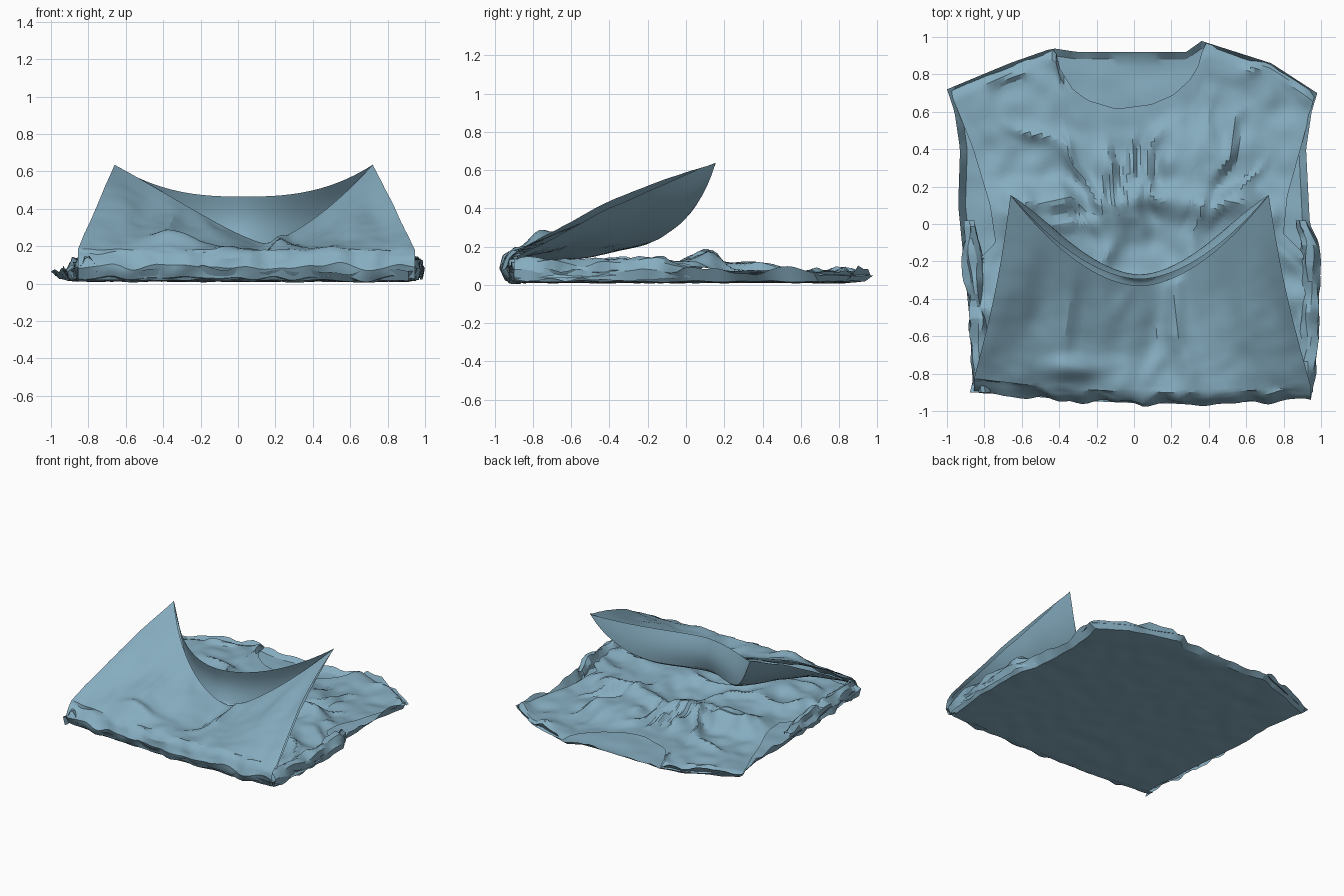
import bpy
import math
from mathutils import Vector, noise

if "Cube" in bpy.data.objects:
    bpy.data.objects.remove(bpy.data.objects["Cube"])


def interp(pts, t):
    """Piecewise-linear lookup in sorted (key, value) pairs."""
    if t <= pts[0][0]:
        return pts[0][1]
    for (a, va), (b, vb) in zip(pts, pts[1:]):
        if t <= b:
            return va + (vb - va) * (t - a) / (b - a)
    return pts[-1][1]


def wr(x, y, f, seed=0.0):
    return noise.noise(Vector((x * f, y * f, seed)))


def gauss(d, w):
    return math.exp(-(d / w) ** 2)


def crease(x, y, f, seed=0.0):
    return gauss(wr(x, y, f, seed), .16)


def clamp(t):
    return min(1, max(0, t))


cloth = bpy.data.materials.new("cloth")
cloth.diffuse_color = (0.24, 0.42, 0.53, 1)
cloth.use_nodes = True
cloth.node_tree.nodes["Principled BSDF"].inputs["Base Color"].default_value = cloth.diffuse_color


def sheet(name, fn, nu, nv, angle=30):
    """Cloth sheet from fn(u, v), with u in -1..1 and v in 0..1."""
    verts = [fn(2 * i / nu - 1, j / nv) for j in range(nv + 1) for i in range(nu + 1)]
    w = nu + 1
    faces = [(j * w + i, (j + 1) * w + i, (j + 1) * w + i + 1, j * w + i + 1)
             for j in range(nv) for i in range(nu)]
    me = bpy.data.meshes.new(name)
    me.from_pydata(verts, [], faces)
    me.materials.append(cloth)
    ob = bpy.data.objects.new(name, me)
    bpy.context.collection.objects.link(ob)
    bpy.ops.object.select_all(action='DESELECT')
    bpy.context.view_layer.objects.active = ob
    ob.select_set(True)
    bpy.ops.object.shade_smooth_by_angle(angle=math.radians(angle))


# Garment outline: side edges by y, shoulder line and neckline by x
LEFT = [(-.9, -.86), (-.5, -.88), (-.3, -.9), (.1, -.94), (.4, -.93), (.6, -.96), (.72, -1)]
RIGHT = [(-.9, .95), (-.6, .99), (-.1, .99), (.0, .94), (.4, .92), (.6, .95), (.7, .98)]
ARM_L = [(-.35, -.89), (-.2, -.84), (-.1, -.74), (.1, -.77), (.4, -.86), (.7, -.98)]
ARM_R = [(-.3, .98), (-.15, .9), (-.05, .8), (.15, .82), (.4, .89), (.7, .97)]
SHOULDER = [(-1, .72), (-.66, .86), (-.43, .94), (-.3, .92), (.3, .92), (.37, .98), (.75, .86), (1, .7)]
NECK = [(-1, .71), (-.66, .86), (-.43, .94), (-.40, .83), (-.33, .72), (-.25, .66), (-.1, .615),
        (.1, .64), (.22, .69), (.31, .77), (.36, .85), (.39, .97), (.75, .86), (1, .7)]


def hem_y(u):
    return -.885 - .075 * (1 - (u - .2) ** 2 / 1.44)


# Back panel lying flat on the floor, rim turned up
def back(u, v):
    top = interp(SHOULDER, u)
    y = top + (hem_y(u) - top) * v
    xl, xr = interp(LEFT, y), interp(RIGHT, y)
    x = xl + (xr - xl) * (u + 1) / 2
    edge = max(abs(u), abs(2 * v - 1))
    rim_h = .06 * clamp((edge - .955) / .045)
    if abs(u) < .45 and v < .1:
        rim_h *= .5
    z = .014 + .01 * wr(x, y, 8) + rim_h * (1 + .6 * wr(x, y, 9, 2))
    return x, y, max(0, z)


# Front panel with neckline, armholes and wrinkles on the chest
def front(u, v):
    top = interp(NECK, u)
    y = top + (hem_y(u) + .03 - top) * v
    xl = interp(ARM_L, y) if y > -.35 else interp(LEFT, y)
    xr = interp(ARM_R, y) if y > -.3 else interp(RIGHT, y)
    x = xl + (xr - xl) * (u + 1) / 2
    low = clamp((.25 - y) / .2)
    fade = clamp((1 - abs(u)) / .1) * clamp(v / .1)
    z = .062 + .03 * low + .02 * wr(x, y, 4, 1) + .016 * wr(x, y, 9, 3) * fade
    # folds fanning out from the belly
    fan = math.atan2(x, y + .45)
    r = math.hypot(x, y + .45)
    mid = gauss(y - .32, .25) * clamp((.75 - abs(x)) / .2)
    z += .05 * mid * crease(fan * 2.2 + .4 * wr(x, y, 3, 4), r * .6, 2.4, 5) * fade
    # cross fold behind the peaks
    line = y - .12 - .04 * wr(x, 0, 4)
    z += .06 * gauss(line, .07) * clamp((.7 - abs(x)) / .12) * (1 + .7 * wr(x, 0, 6, 8))
    z += .035 * low * crease(x, y, 3, 15) * fade
    z -= .05 * gauss(math.hypot(x - .05, y + .08), .2)
    if y < -.2:
        z -= .05 * clamp((abs(u) - .95) / .05)
    if abs(u) > .38:
        z += .03 * gauss(v - .03, .025) * crease(x, y, 5, 21) - .02 * clamp(1 - v / .03)
    return x, y, max(.03, z)


# Rim curves of the lifted hem, hanging between two peaks
def rim(u, dy, dz, pz, shift=0.0):
    w = u + shift * (1 - u * u)
    return Vector((.03 + .69 * u, .155 - dy * (1 - abs(u) ** 1.8),
                   .635 - dz * (1 - abs(w) ** pz)))


def sagging_rim(u):
    return rim(u, .485, .42, 1.35, -.17)


def taut_rim(u):
    return rim(u, .45, .17, 2.6)


def fold(u, out, lift):
    return Vector((.045 + .9 * u, hem_y(u) + .02 - out, lift + .02 * wr(u, lift, 5, 6)))


# Lifted flap: crumpled bottom roll, then a valley rising to the peaks
def flap(u, v):
    roll = [fold(u, -.06, .012), fold(u, .0, .03), fold(u, .025, .09),
            fold(u, .0, .145), fold(u, -.04, .185)]
    if v < .24:
        k = v / .06
        i = min(3, int(k))
        p = roll[i].lerp(roll[i + 1], k - i)
        amt = math.sin(math.pi * v / .3)
        p.y += .035 * amt * wr(p.x, p.z, 9, 7)
        p.z += .03 * amt * wr(p.x, p.z, 8, 4)
    else:
        t = (v - .24) / .76
        p = roll[4].lerp(sagging_rim(u), t)
        bow = math.sin(math.pi * t)
        p.x -= math.copysign(.02 * bow * abs(u) ** 5, u)
        p.z += bow * (.045 * u * u - .03 * (1 - u * u))
        # hanging drapery folds that follow the valley
        p.z += bow * .03 * crease(u * 1.5, t * .4, 2, 11) * (1 - abs(u))
        p.z += bow * .03 * wr(u * 2.5, t, 2, 9)
        # lump by the bottom and narrow standing fold
        p.z += .055 * gauss(p.x + .33, .14) * gauss(p.y + .77, .06)
        p.z += .03 * gauss(p.x - .22, .035) * clamp((p.y + .7) / .1) * clamp((1 - t) / .06)
        p.z += .01 * (1 - t) * wr(p.x, p.y, 12, 19)
    p.z = max(.005, p.z)
    return p


# Rear layer of the hem: hangs low under the valley, then rises to its taut rim
def rear(u, v):
    s = 1 - abs(u) ** 1.7
    low = rim(u, .46, .44, 1.7) + Vector((0, .06, -.1)) * (4 * s * (1 - s))
    if v < .55:
        t = v / .55
        p = fold(u, -.03, .14).lerp(low, t)
        p.x -= math.copysign(.02 * math.sin(math.pi * t) * abs(u) ** 5, u)
        p.z += math.sin(math.pi * t) * (.03 * abs(u) ** 4 - .03 * s)
    else:
        t = (v - .55) / .45
        p = low.lerp(taut_rim(u), t)
        p.y += .03 * math.sin(math.pi * t) * s
    p.z += .02 * wr(p.x, p.y, 6, 12) * (1 - v)
    return p


# Crumpled side hems
def side_hem(sign):
    def fn(u, v):
        y = -.9 + .92 * (u + 1) / 2
        edge = interp(RIGHT if sign > 0 else LEFT, y)
        a = math.pi * (1.15 * v - .15)
        r = (.05 + .025 * wr(y, v, 8, 14 + sign)) * (.5 + .5 * clamp((1 - u) / .3))
        x = edge + sign * (r * math.cos(a) - .05 + .02 * wr(y, v, 7, 30))
        return x, y, max(.01, .06 + 1.5 * r * math.sin(a) + .02 * wr(y, v * .3, 12, sign))
    return fn


sheet("back_panel", back, 48, 48)
sheet("front_panel", front, 90, 70, 25)
sheet("lifted_flap", flap, 56, 50)
sheet("rear_hem_layer", rear, 40, 28)
for name, sgn in (("left_side_hem", -1), ("right_side_hem", 1)):
    sheet(name, side_hem(sgn), 28, 6, 20)
